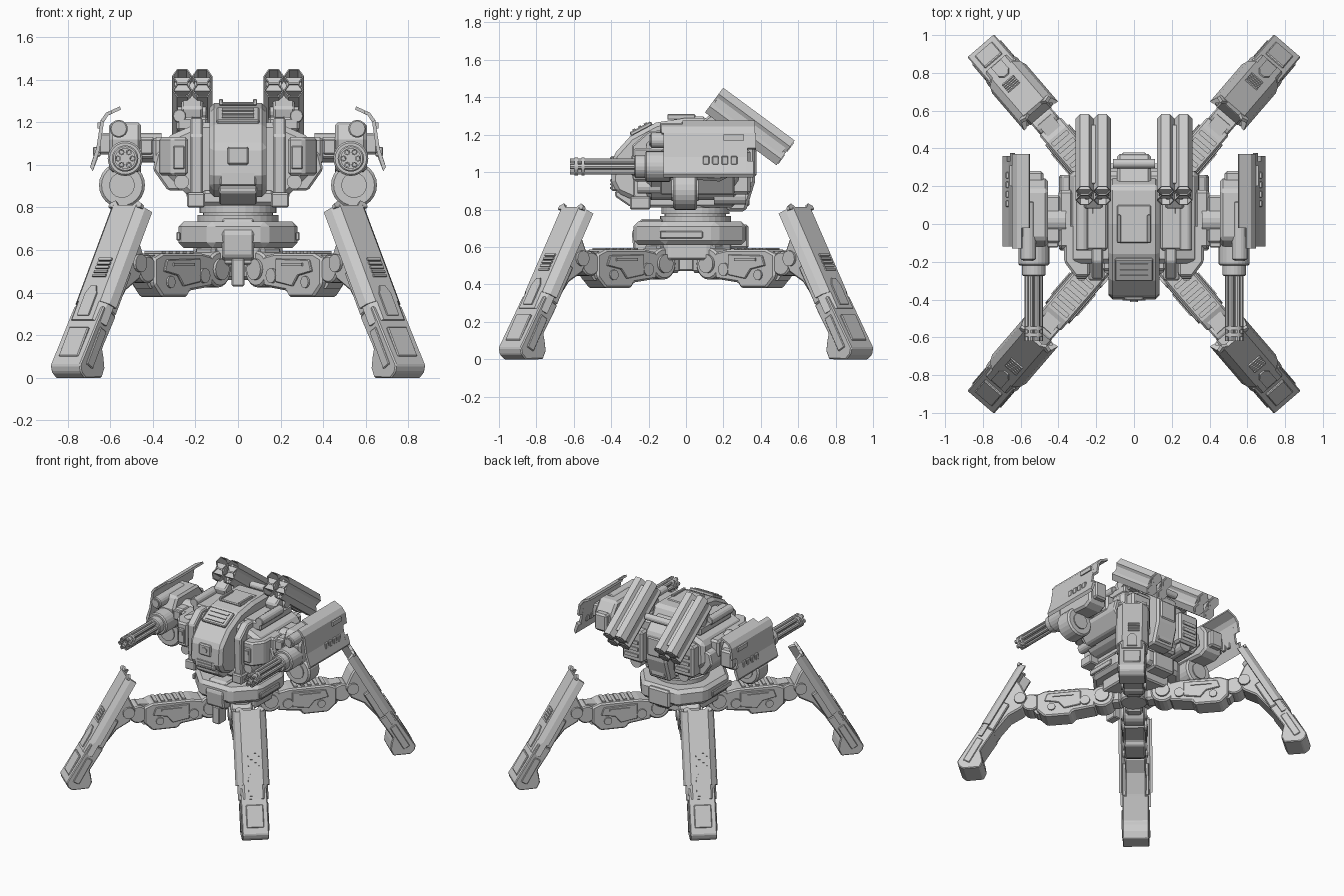
import bpy, bmesh
from math import pi, cos, sin, radians
from mathutils import Matrix

I4 = Matrix.Identity(4)
FLIP = Matrix.Scale(-1, 4, (1, 0, 0))


def finish(name, bm, M, bevel=0.0):
    bmesh.ops.recalc_face_normals(bm, faces=bm.faces)
    if bevel:
        edges = [e for e in bm.edges if len(e.link_faces) == 2 and e.calc_face_angle(0) > 0.6]
        bmesh.ops.bevel(bm, geom=edges, offset=bevel, segments=1, affect='EDGES')
    bm.transform(M)
    bmesh.ops.recalc_face_normals(bm, faces=bm.faces)
    me = bpy.data.meshes.new(name)
    bm.to_mesh(me)
    bm.free()
    ob = bpy.data.objects.new(name, me)
    bpy.context.collection.objects.link(ob)
    return ob


def prism(name, pts, axis, lo, hi, M=I4, bevel=0.0, bore=0.0):
    """Extrude an outline along x (y,z points), y (x,z points) or z (x,y points); bore = recess at lo."""
    put = {'x': lambda a, b, t: (t, a, b), 'y': lambda a, b, t: (a, t, b),
           'z': lambda a, b, t: (a, b, t)}[axis]
    bm = bmesh.new()
    r0 = [bm.verts.new(put(a, b, lo)) for a, b in pts]
    r1 = [bm.verts.new(put(a, b, hi)) for a, b in pts]
    cap = bm.faces.new(r0)
    bm.faces.new(r1)
    n = len(pts)
    for i in range(n):
        bm.faces.new((r0[i], r0[(i + 1) % n], r1[(i + 1) % n], r1[i]))
    if bore:
        bmesh.ops.recalc_face_normals(bm, faces=bm.faces)
        bmesh.ops.inset_region(bm, faces=[cap], thickness=0.006)
        bmesh.ops.inset_region(bm, faces=[cap], thickness=0.0005, depth=-bore)
    return finish(name, bm, M, bevel)


def box(name, x, y, z, M=I4, bevel=0.0):
    return prism(name, [(x[0], y[0]), (x[1], y[0]), (x[1], y[1]), (x[0], y[1])], 'z', z[0], z[1], M, bevel)


def cyl(name, a, b, lo, hi, r, axis, M=I4, n=20, bevel=0.0, bore=0.0):
    pts = [(a + r * cos(2 * pi * i / n), b + r * sin(2 * pi * i / n)) for i in range(n)]
    return prism(name, pts, axis, lo, hi, M, bevel, bore)


# ---- four identical legs: x = across, y = outwards, z = up
for ang in (49.3, 130.7, 229.3, 310.7):
    R = Matrix.Rotation(radians(ang - 90), 4, 'Z') @ Matrix.Translation((0, .006, 0))
    cyl('hip_joint', 0.21, 0.51, -0.075, 0.075, 0.085, 'x', R, bevel=0.01)
    cyl('hip_hub', 0.21, 0.51, -0.09, 0.09, 0.05, 'x', R)
    box('hip_yoke', (-0.06, 0.06), (0.08, 0.24), (0.46, 0.62), R, 0.015)
    prism('thigh', [(.26, .57), (.34, .585), (.62, .585), (.68, .56), (.68, .44), (.62, .38),
                    (.44, .38), (.42, .41), (.26, .43)], 'x', -0.075, 0.075, R, 0.01)
    prism('thigh_core', [(.2, .55), (.72, .58), (.75, .5), (.68, .42), (.2, .45)], 'x', -0.045, 0.045, R)
    cyl('knee_joint', 0.72, 0.51, -0.068, 0.068, 0.065, 'x', R, bevel=0.008)
    for i in range(5):
        y = 0.38 + 0.05 * i
        box('thigh_rib', (-0.055, 0.055), (y, y + 0.025), (0.57, 0.595), R)
    for s in (-1, 1):
        S = R @ Matrix.Scale(s, 4, (1, 0, 0))
        prism('thigh_side_panel', [(.36, .56), (.6, .555), (.62, .5), (.52, .48), (.48, .43), (.36, .45)],
              'x', 0.07, 0.085, S, 0.004)
        box('thigh_vent', (0.07, 0.092), (0.41, 0.56), (0.525, 0.54), S)
        cyl('thigh_bolt', 0.33, 0.48, 0.06, 0.088, 0.035, 'x', S, 14)
        cyl('thigh_bolt', 0.57, 0.45, 0.06, 0.085, 0.028, 'x', S, 12)

    # lower leg frame: x = across, y = down the shin, z = inwards from the outer face
    L = R @ Matrix(((1, 0, 0, 0), (0, .496, -.868, .80), (0, -.868, -.496, .83), (0, 0, 0, 1)))
    prism('shin', [(.12, .035), (.66, .035), (.7, .105), (.55, .115), (.40, .14), (.31, .195),
                   (.22, .195), (.15, .1)], 'x', -0.075, 0.075, L, 0.01)
    prism('foot', [(.56, .012), (.887, 0), (.913, .025), (.921, .065), (.86, .169), (.81, .165),
                   (.765, .13), (.74, .105), (.56, .115)], 'x', -0.093, 0.093, L, 0.006)
    section = [(-.118, .07), (-.105, .03), (-.07, 0), (.07, 0), (.105, .03), (.118, .07), (.1, .07),
               (.06, .022), (-.06, .022), (-.1, .07)]
    prism('shin_armour', section, 'y', 0.02, 0.54, L)
    prism('shin_armour_tip', [(x * .9, z * .9) for x, z in section], 'y', 0.54, 0.64, L)
    for s in (-1, 1):
        prism('armour_horn', [(s * .035, .03), (s * .07, -.005), (s * .1, .012), (s * .1, .03)],
              'z', .003, .022, L)
    for i in range(5):
        box('armour_slat', (-.05, .03), (.31 + i * .022, .323 + i * .022), (-.008, .012), L)
    prism('armour_tongue', [(-.035, .62), (-.035, .5), (-.015, .46), (.015, .46), (.035, .5), (.035, .62)],
          'z', -.008, .015, L)
    box('foot_panel', (-.06, .06), (.68, .84), (-.004, .03), L, 0.005)
    for s in (-1, 1):
        S = L @ Matrix.Scale(s, 4, (1, 0, 0))
        box('foot_side_panel', (.085, .1), (.66, .86), (.035, .085), S, 0.004)
        box('shin_side_panel', (.065, .095), (.33, .56), (.06, .11), S, 0.006)
        cyl('knee_cap', .25, .15, .05, .09, .042, 'x', S, 14)

# ---- lower hub and turntable
hub = [(-.13, -.28), (.13, -.28), (.28, -.12), (.28, .16), (.15, .32), (-.15, .32), (-.28, .16), (-.28, -.12)]
prism('leg_hub', hub, 'z', 0.61, 0.735, bevel=0.025)
prism('hub_lower', [(x * .75, y * .75) for x, y in hub], 'z', 0.53, 0.62, bevel=0.01)
prism('hub_front_block', [(-.28, .57), (-.29, .68), (-.24, .75), (-.12, .75), (-.12, .55), (-.25, .55)],
      'x', -.075, .075, bevel=.01)
box('hub_front_foot', (-.03, .03), (-.27, -.18), (.43, .56), bevel=.006)
box('hub_rear_block', (-.09, .09), (.2, .335), (.59, .72), bevel=.012)
cyl('hub_keel', 0, 0, .47, .6, .1, 'z', n=12, bevel=.01)
cyl('turntable', 0, .05, .72, .765, .19, 'z', n=32)
cyl('turntable_neck', 0, .05, .75, .84, .165, 'z', n=32)
cyl('turntable_ring', 0, .05, .775, .81, .182, 'z', n=32)
for s in (-1, 1):
    box('hub_side_panel', (s * .27, s * .29), (-.14, .09), (.645, .685), bevel=.005)

# ---- torso centre
prism('cockpit', [(-.40, .95), (-.39, 1.09), (-.30, 1.19), (-.16, 1.265), (0, 1.29), (.2, 1.29),
                  (.24, 1.2), (.24, .85), (-.28, .85), (-.37, .89)], 'x', -.135, .135, bevel=.022)
prism('torso_core', [(-.18, 1.2), (.18, 1.2), (.34, 1.13), (.35, .97), (.23, .85), (-.23, .85),
                     (-.35, .97), (-.34, 1.13)], 'y', -.21, .28, bevel=.025)
box('torso_base', (-.17, .17), (-.25, .26), (.81, .88), bevel=.015)
tilt = Matrix.Translation((0, -.235, 1.232)) @ Matrix.Rotation(radians(28), 4, 'X')
box('hatch', (-.1, .1), (-.07, .06), (-.01, .014), tilt, .006)
for i in range(3):
    box('hatch_slat', (-.075, .075), (-.05 + i * .035, -.033 + i * .035), (.01, .02), tilt)
box('sensor_plate', (-.05, .05), (-.405, -.38), (1.0, 1.085), bevel=.008)
cyl('sensor_eye', 0, 1.043, -.412, -.39, .022, 'y', n=14)
box('chin_grille', (-.085, .085), (-.4, -.3), (.9, .97), bevel=.008)
for z in (.915, .935, .955):
    box('chin_slat', (-.06, .06), (-.406, -.39), (z - .005, z + .005))
prism('chin_block', [(-.38, .87), (-.3, .815), (-.15, .815), (-.15, .9), (-.38, .9)], 'x', -.09, .09, bevel=.008)
box('roof_panel', (-.09, .09), (-.1, .1), (1.28, 1.296), bevel=.006)

# ---- torso back
prism('back_pack', [(.2, 1.24), (.3, 1.22), (.37, 1.15), (.37, .95), (.32, .79), (.22, .79)],
      'x', -.09, .09, bevel=.015)
box('back_panel', (-.065, .065), (.35, .378), (.98, 1.12), bevel=.008)
box('back_lower_panel', (-.06, .06), (.31, .34), (.82, .92), bevel=.006)
cyl('back_crossbar', .32, 1.24, -.11, .11, .025, 'x', n=14)

# ---- mirrored upper parts, built on the +x side
for M in (I4, FLIP):
    prism('torso_rail', [(-.28, .81), (-.29, 1.14), (-.2, 1.22), (.2, 1.23), (.25, 1.15), (.25, 1.1),
                         (-.2, 1.08), (-.2, .81)], 'x', .165, .225, M, .008)
    box('rail_foot', (.155, .24), (-.3, -.19), (.8, .87), M, .008)
    prism('chest_block', [(.235, -.28), (.31, -.28), (.37, -.2), (.37, .0), (.235, .0)], 'z', .95, 1.13, M, .012)
    box('chest_panel', (.25, .305), (-.292, -.27), (.98, 1.09), M, .006)
    box('chest_slot', (.262, .293), (-.298, -.28), (1.045, 1.07), M)
    cyl('chest_lamp', .265, .92, -.26, -.1, .035, 'y', M, 14)
    prism('flank_armour', [(.3, 1.08), (.38, 1.06), (.4, .98), (.33, .88), (.27, .88)], 'y', -.14, .26, M, .01)
    box('roof_side', (.14, .29), (-.14, .24), (1.16, 1.225), M, .012)
    cyl('roof_tube', .275, 1.23, -.14, .12, .032, 'y', M, 14, .004)
    box('roof_hook', (.07, .09), (-.1, .05), (1.28, 1.31), M, .004)
    box('rear_box', (.13, .3), (.24, .345), (.88, 1.12), M, .015)
    for z in (.92, .97, 1.02):
        box('rear_vent', (.16, .27), (.335, .354), (z, z + .025), M)
    cyl('thruster', .2, .87, .15, .32, .045, 'y', M, 14)

    # missile launcher: two by two hollow hexagonal tubes
    P = M @ Matrix.Translation((0, .15, 1.385)) @ Matrix.Rotation(radians(-36.4), 4, 'X')
    for x in (.168, .262):
        for z in (-.041, .041):
            cyl('missile_tube', x, z, .0, .475, .0475, 'y', P, 6, bore=.2)
            cyl('missile_tail', x, z, .46, .48, .034, 'y', P, 6)
        box('launcher_filler', (x - .036, x + .036), (.01, .46), (-.04, .04), P)
    box('launcher_spine', (.185, .245), (.04, .42), (-.06, .06), P)
    prism('launcher_mount', [(.1, 1.19), (.08, 1.27), (.15, 1.32), (.26, 1.25), (.28, 1.19)], 'x', .165, .265, M, .01)
    cyl('launcher_pivot', .19, 1.25, .15, .285, .035, 'x', M, 14)

    # shoulder and arm
    box('shoulder', (.32, .4), (-.13, .18), (1.0, 1.13), M, .015)
    box('shoulder_link', (.39, .48), (-.1, .15), (1.03, 1.13), M, .01)
    cyl('shoulder_axle', .02, 1.08, .36, .5, .07, 'x', M, 18)
    box('shoulder_vent', (.4, .46), (-.125, -.09), (1.05, 1.12), M, .006)
    prism('arm_body', [(-.1, .97), (-.12, 1.12), (-.08, 1.2), (.18, 1.2), (.24, 1.12), (.24, .98), (.18, .95)],
          'x', .455, .605, M, .015)
    box('arm_rear', (.48, .58), (.2, .28), (1.0, 1.13), M, .012)
    cyl('arm_tube', .56, 1.17, -.19, .12, .042, 'y', M, 18, .006)
    cyl('arm_tube_lens', .56, 1.17, -.197, -.18, .028, 'y', M, 14)
    cyl('ammo_drum', .545, .905, -.07, .06, .108, 'y', M, 24, .012)
    cyl('ammo_drum_cap', .545, .905, -.078, .068, .06, 'y', M, 18)
    box('ammo_feed', (.48, .59), (-.05, .04), (.93, 1.0), M)

    # rotary gun
    cyl('gun_housing', .53, 1.03, -.22, -.08, .082, 'y', M, 24, .008)
    cyl('gun_collar', .53, 1.03, -.275, -.2, .062, 'y', M, 20, .006)
    for i in range(6):
        a = i * pi / 3
        cyl('gun_barrel', .53 + .034 * cos(a), 1.03 + .034 * sin(a), -.62, -.25, .0145, 'y', M, 8, bore=.03)
    for y in (-.595, -.56):
        cyl('barrel_band', .53, 1.03, y, y + .018, .049, 'y', M, 18)
    cyl('gun_shaft', .53, 1.03, -.59, -.25, .018, 'y', M, 10)

    # bent outer arm shield with notched ends
    prism('shield_main', [(.63, 1.2), (.645, 1.21), (.665, 1.08), (.695, .99), (.682, .97), (.65, 1.07)],
          'y', -.12, .33, M)
    prism('shield_top', [(.55, 1.26), (.555, 1.275), (.62, 1.245), (.645, 1.21), (.63, 1.2), (.61, 1.232)],
          'y', -.02, .37, M)
    prism('shield_top_front', [(.59, 1.243), (.595, 1.256), (.62, 1.245), (.645, 1.21), (.63, 1.2), (.61, 1.232)],
          'y', -.13, -.02, M)
    prism('shield_rear_upper', [(.63, 1.2), (.645, 1.21), (.657, 1.13), (.643, 1.12)], 'y', .32, .375, M)
    prism('shield_rear_lower', [(.655, 1.04), (.673, 1.06), (.695, .99), (.682, .97)], 'y', .32, .36, M)
    box('shield_bracket', (.59, .655), (-.02, .2), (1.05, 1.15), M, .01)
    for i in range(4):
        y = .09 + i * .05
        box('shield_vent', (.645, .68), (y, y + .035), (1.04, 1.085), M, .004)
    box('shield_strip', (.64, .66), (.2, .31), (1.17, 1.2), M)
